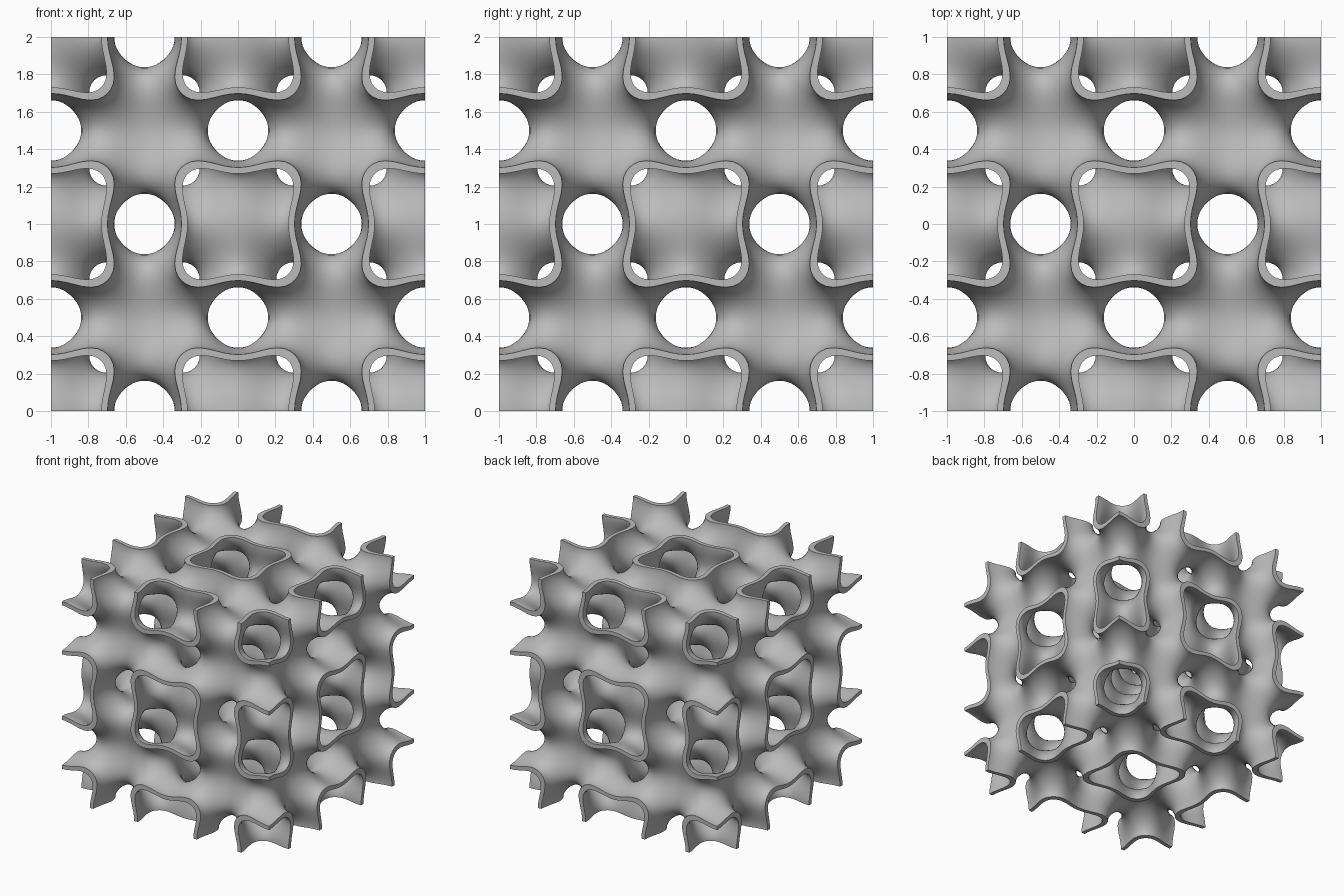
import bpy
import bmesh
import math
from mathutils import Vector

old = bpy.data.objects.get("Cube")
if old:
    bpy.data.objects.remove(old, do_unlink=True)

SIDE_STEPS = 8      # divisions per side of the six-sided tube section
LENGTH_STEPS = 16   # divisions along the tube
LEVEL = 0.5         # field value at the two skins of the wall
CELL = 0.5


def field(p):
    """Periodic field whose zero level runs through the middle of the wall."""
    a, b, c = (math.cos(math.tau * v) for v in p)
    doubled = 2 * (a * a + b * b + c * c) - 3
    return 2 * (a * b + b * c + c * a) - doubled


def wall_point(start, end, level):
    """Point between the tube axis and the cell edge where the field meets a level."""
    low, high = 0.0, 1.0
    for _ in range(32):
        mid = (low + high) / 2
        if field(start.lerp(end, mid)) > level:
            low = mid
        else:
            high = mid
    return start.lerp(end, low)


# Loop of cell edges circling the cell diagonal
corners = [Vector(c) * CELL for c in
           ((1, 0, 0), (1, 1, 0), (0, 1, 0), (0, 1, 1), (0, 0, 1), (1, 0, 1))]
loop = [a.lerp(b, i / SIDE_STEPS)
        for a, b in zip(corners, corners[1:] + corners[:1])
        for i in range(SIDE_STEPS)]
count = len(loop)
outer_corner = Vector((1, 1, 1))

bm = bmesh.new()


def tube_skin(level):
    """One skin of the tube along the diagonal; returns its outer rim."""
    rows = []
    for j in range(LENGTH_STEPS + 1):
        axis = outer_corner * (CELL * j / LENGTH_STEPS)
        rows.append([bm.verts.new(outer_corner - wall_point(axis, e, level))
                     for e in loop])
    for r0, r1 in zip(rows, rows[1:]):
        bridge(r0, r1)
    return rows[0]


def bridge(r0, r1):
    for i in range(count):
        k = (i + 1) % count
        bm.faces.new((r0[i], r0[k], r1[k], r1[i]))


def reflect(axis, plane):
    """Add a mirrored copy of everything and weld the seam."""
    geom = bm.verts[:] + bm.edges[:] + bm.faces[:]
    copy = bmesh.ops.duplicate(bm, geom=geom)["geom"]
    for item in copy:
        if isinstance(item, bmesh.types.BMVert):
            item.co[axis] = 2 * plane - item.co[axis]
    bmesh.ops.reverse_faces(
        bm, faces=[f for f in copy if isinstance(f, bmesh.types.BMFace)])
    bmesh.ops.remove_doubles(bm, verts=bm.verts[:], dist=0.0001)


# Corner cell: inner skin, outer skin and the flat cut rim joining them
bridge(tube_skin(LEVEL), tube_skin(-LEVEL))

# Repeat by mirroring, dropping the cut rims that fall inside the block
for axis in range(3):
    reflect(axis, CELL)
    inside = [f for f in bm.faces
              if all(abs(v.co[axis]) < 0.0001 for v in f.verts)]
    bmesh.ops.delete(bm, geom=inside, context="FACES")
    reflect(axis, 0)

bmesh.ops.translate(bm, verts=bm.verts[:], vec=(0, 0, 1))
bmesh.ops.recalc_face_normals(bm, faces=bm.faces[:])

mesh = bpy.data.meshes.new("lattice_block")
bm.to_mesh(mesh)
bm.free()
block = bpy.data.objects.new("lattice_block", mesh)
bpy.context.collection.objects.link(block)

# Plain grey material
grey = bpy.data.materials.new("plain_grey")
grey.use_nodes = True
colour = (0.5, 0.5, 0.5, 1)
grey.diffuse_color = colour
grey.node_tree.nodes["Principled BSDF"].inputs["Base Color"].default_value = colour
mesh.materials.append(grey)

bpy.ops.object.select_all(action="DESELECT")
block.select_set(True)
bpy.context.view_layer.objects.active = block
bpy.ops.object.shade_smooth_by_angle(angle=math.radians(35))
